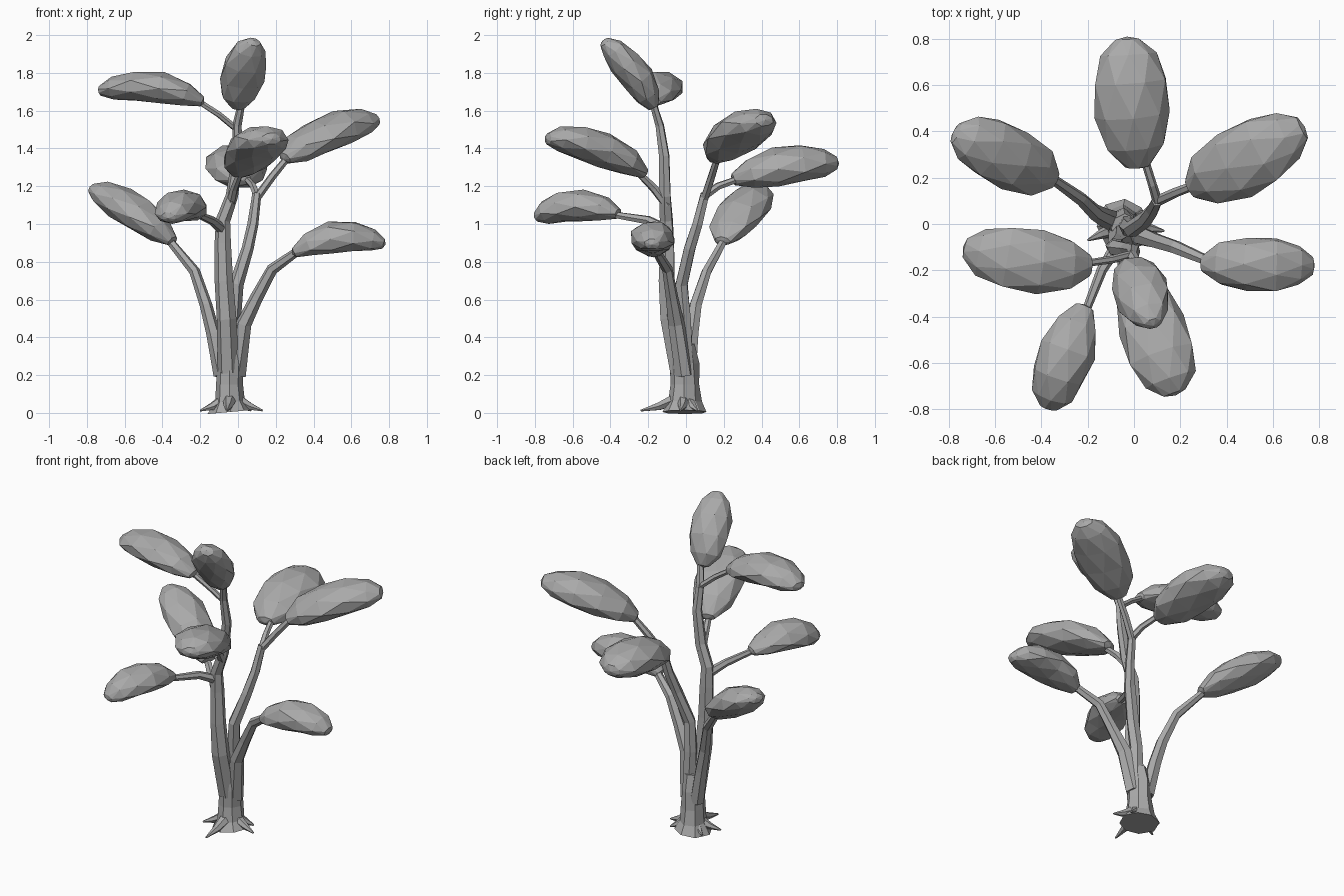
import bpy
import bmesh
import math
import random
from mathutils import Vector

random.seed(4)
cube = bpy.data.objects.get("Cube")
if cube:
    bpy.data.objects.remove(cube, do_unlink=True)

grey = bpy.data.materials.new("plain grey")
grey.use_nodes = True
COLOUR = (0.4, 0.4, 0.4, 1)
grey.diffuse_color = COLOUR
grey.node_tree.nodes["Principled BSDF"].inputs["Base Color"].default_value = COLOUR


def loft(name, spine, widths, heights, sides, under=1.0, twist=0.0, jitter=0.0, tip=0.0):
    """Skin rings along a spine; width is sideways, height is upwards."""
    pts = [Vector(p) for p in spine]
    bm = bmesh.new()
    rings = []
    side = None
    for i, p in enumerate(pts):
        tangent = (pts[min(i + 1, len(pts) - 1)] - pts[max(i - 1, 0)]).normalized()
        if side is None:
            side = tangent.cross(Vector((0, 0, 1)))
            if side.length < 0.05:
                side = Vector((1, 0, 0))
        side = (side - tangent * side.dot(tangent)).normalized()
        up = side.cross(tangent)
        ring = []
        for k in range(sides):
            a = math.tau * (k + twist * i) / sides
            s, c = math.sin(a), math.cos(a)
            h = heights[i] * (under if s < 0 else 1.0)
            r = 1 + random.uniform(-jitter, jitter)
            ring.append(bm.verts.new(p + (side * c * widths[i] + up * s * h) * r))
        rings.append(ring)
    for low, high in zip(rings, rings[1:]):
        for k in range(sides):
            n = (k + 1) % sides
            if twist:
                bm.faces.new((low[k], low[n], high[k]))
                bm.faces.new((low[n], high[n], high[k]))
            else:
                bm.faces.new((low[k], low[n], high[n], high[k]))
    # Close both ends, with a shallow point where asked
    for ring, p, q in ((rings[0], pts[0], pts[1]), (rings[-1], pts[-1], pts[-2])):
        if tip:
            apex = bm.verts.new(p + (p - q).normalized() * tip)
            for k in range(sides):
                bm.faces.new((ring[k], ring[(k + 1) % sides], apex))
        else:
            bm.faces.new(ring)
    bmesh.ops.recalc_face_normals(bm, faces=bm.faces)
    mesh = bpy.data.meshes.new(name)
    bm.to_mesh(mesh)
    bm.free()
    mesh.materials.append(grey)
    obj = bpy.data.objects.new(name, mesh)
    bpy.context.collection.objects.link(obj)


def limb(name, start, end, *spine):
    """Tapering six-sided branch."""
    n = len(spine) - 1
    radii = [start + (end - start) * i / n for i in range(n + 1)]
    loft(name, spine, radii, radii, 6, jitter=0.08)


def foliage(name, start, middle, end, width, height):
    """Faceted leaf clump, arched on top and flatter underneath."""
    a, m, b = Vector(start), Vector(middle), Vector(end)
    control = m * 2 - (a + b) / 2
    steps = (0.02, 0.18, 0.42, 0.67, 0.87, 0.98)
    shape = (0.33, 0.78, 1.0, 0.98, 0.72, 0.34)
    spine = [a * (1 - t) ** 2 + control * 2 * t * (1 - t) + b * t * t for t in steps]
    loft(name, spine, [width * s / 2 for s in shape], [height * s / 2 for s in shape],
         8, under=0.85, twist=0.5, jitter=0.06, tip=0.012)


# Flared trunk base
trunk_radii = (0.125, 0.09, 0.075, 0.075, 0.06)
loft("trunk", [(-0.04, -0.01, 0.005), (-0.045, -0.01, 0.06), (-0.045, -0.01, 0.15),
               (-0.045, -0.01, 0.26), (-0.04, -0.02, 0.36)],
     trunk_radii, [r * 0.9 for r in trunk_radii], 8, jitter=0.1)

# Roots
root_tips = ((0.13, -0.03), (-0.2, -0.07), (-0.06, -0.24), (-0.05, 0.09), (0.07, 0.06), (-0.15, 0.05))
for i, (x, y) in enumerate(root_tips):
    limb(f"root_{i + 1}", 0.04, 0.005, (-0.04, -0.01, 0.09),
         (x * 0.6 - 0.015, y * 0.6, 0.035), (x, y, 0.012))

# Two upright stems
limb("front_stem", 0.055, 0.02, (-0.05, -0.03, 0.22), (-0.06, -0.09, 0.5), (-0.075, -0.1, 0.7),
     (-0.08, -0.1, 0.9), (-0.08, -0.105, 1.02), (-0.03, -0.11, 1.15), (0, -0.115, 1.36),
     (-0.005, -0.14, 1.52), (0.015, -0.17, 1.62))
limb("back_stem", 0.045, 0.025, (-0.02, 0, 0.22), (-0.025, -0.01, 0.5), (-0.01, -0.025, 0.68),
     (0.05, 0.02, 0.87), (0.08, 0.06, 1.0), (0.1, 0.1, 1.16))

# Side branches
limb("right_branch", 0.045, 0.022, (-0.085, 0.01, 0.2), (-0.13, 0.03, 0.42), (-0.17, 0.05, 0.57),
     (-0.23, 0.11, 0.75), (-0.36, 0.2, 0.91))
limb("left_branch", 0.05, 0.022, (-0.01, -0.01, 0.2), (0.03, -0.05, 0.47), (0.1, -0.075, 0.61),
     (0.18, -0.1, 0.76), (0.32, -0.16, 0.86))
limb("front_right_branch", 0.028, 0.018, (-0.08, -0.1, 0.97), (-0.14, -0.2, 1.02), (-0.21, -0.38, 1.05))
limb("front_branch", 0.026, 0.018, (-0.04, -0.1, 1.1), (-0.02, -0.17, 1.19), (0.01, -0.25, 1.27))
limb("upper_right_branch", 0.018, 0.016, (-0.003, -0.13, 1.5), (-0.1, -0.155, 1.58), (-0.21, -0.17, 1.65))
limb("back_left_branch", 0.024, 0.018, (0.1, 0.1, 1.14), (0.18, 0.135, 1.25), (0.27, 0.17, 1.36))
limb("back_branch", 0.022, 0.018, (0.1, 0.1, 1.15), (0.08, 0.17, 1.2), (0.045, 0.28, 1.24))

# Leaf clumps at the branch ends
foliage("foliage_back", (0.02, 0.24, 1.23), (-0.01, 0.52, 1.3), (-0.03, 0.81, 1.32), 0.33, 0.22)
foliage("foliage_back_left", (0.24, 0.15, 1.34), (0.47, 0.28, 1.47), (0.74, 0.42, 1.55), 0.31, 0.21)
foliage("foliage_left", (0.29, -0.17, 0.84), (0.53, -0.175, 0.925), (0.78, -0.18, 0.89), 0.24, 0.18)
foliage("foliage_top", (0.0, -0.17, 1.61), (0.025, -0.28, 1.79), (0.085, -0.44, 1.97), 0.24, 0.19)
foliage("foliage_front", (0.0, -0.21, 1.26), (0.09, -0.48, 1.4), (0.18, -0.74, 1.45), 0.31, 0.2)
foliage("foliage_front_right", (-0.21, -0.35, 1.05), (-0.3, -0.58, 1.09), (-0.37, -0.8, 1.03), 0.24, 0.18)
foliage("foliage_upper_right", (-0.18, -0.18, 1.64), (-0.45, -0.16, 1.72), (-0.74, -0.1, 1.7), 0.28, 0.18)
foliage("foliage_right", (-0.34, 0.19, 0.9), (-0.55, 0.29, 1.06), (-0.78, 0.4, 1.19), 0.28, 0.19)
